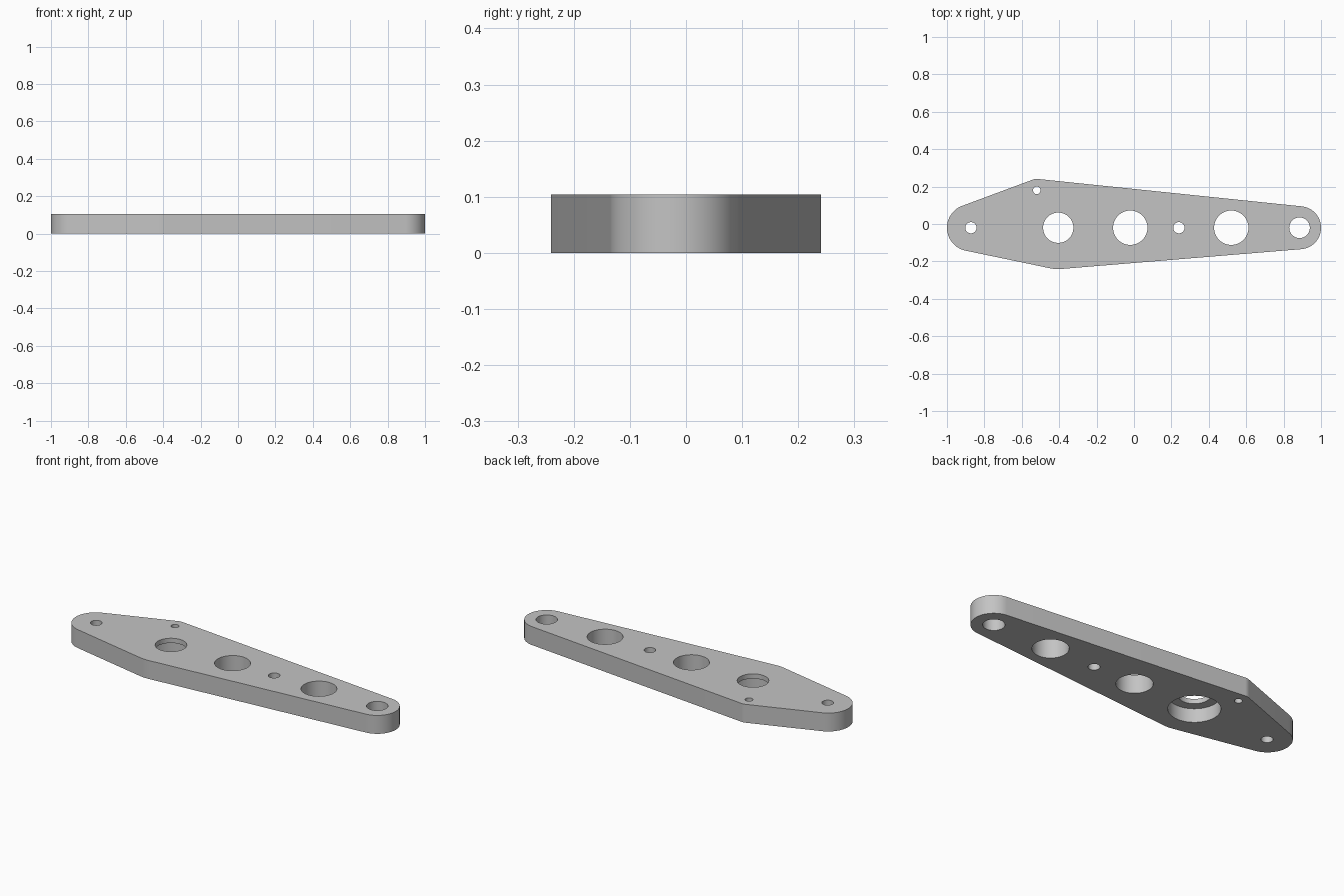
import bpy
import bmesh
import math
from mathutils import Vector
from mathutils.geometry import convex_hull_2d

cube = bpy.data.objects.get("Cube")
if cube:
    bpy.data.objects.remove(cube, do_unlink=True)

THICK = 0.104
AXIS_Y = -0.02
LIP = 0.027

# Bosses whose shared tangents form the outline: x, y, radius
BOSSES = [(-0.875, AXIS_Y, 0.125), (-0.52, 0.18, 0.061),
          (-0.405, AXIS_Y, 0.221), (0.885, AXIS_Y, 0.115)]
# Through holes: x, y, radius
HOLES = [(-0.872, AXIS_Y, 0.03), (-0.52, 0.18, 0.02), (-0.405, AXIS_Y, 0.081),
         (-0.02, AXIS_Y, 0.092), (0.24, AXIS_Y, 0.03),
         (0.52, AXIS_Y, 0.092), (0.885, AXIS_Y, 0.055)]
BORE_RADIUS = 0.131


def circle(x, y, r, count):
    return [Vector((x + r * math.cos(math.tau * i / count),
                    y + r * math.sin(math.tau * i / count))) for i in range(count)]


def prism(name, outline, z0, z1):
    """Extrude a flat outline between two heights."""
    bm = bmesh.new()
    base = bm.faces.new([bm.verts.new((p.x, p.y, z0)) for p in outline])
    extruded = bmesh.ops.extrude_face_region(bm, geom=[base], use_keep_orig=True)
    top = [v for v in extruded["geom"] if isinstance(v, bmesh.types.BMVert)]
    bmesh.ops.translate(bm, verts=top, vec=(0, 0, z1 - z0))
    bmesh.ops.recalc_face_normals(bm, faces=bm.faces)
    mesh = bpy.data.meshes.new(name)
    bm.to_mesh(mesh)
    bm.free()
    obj = bpy.data.objects.new(name, mesh)
    bpy.context.collection.objects.link(obj)
    return obj


def cut(target, x, y, r, z0, z1):
    """Remove a cylinder from the target."""
    cutter = prism("hole_cutter", circle(x, y, r, 64), z0, z1)
    cutter.hide_render = True
    mod = target.modifiers.new("hole", "BOOLEAN")
    mod.operation = "DIFFERENCE"
    mod.solver = "EXACT"
    mod.object = cutter
    bpy.ops.object.modifier_apply(modifier=mod.name)
    bpy.data.objects.remove(cutter, do_unlink=True)


# Plate body: hull around the bosses
points = [p for boss in BOSSES for p in circle(*boss, 128)]
plate = prism("arm_plate", [points[i] for i in convex_hull_2d(points)], 0, THICK)
bpy.context.view_layer.objects.active = plate
plate.select_set(True)

# Through holes, then the bearing seat sunk into the underside
for x, y, r in HOLES:
    cut(plate, x, y, r, -0.05, THICK + 0.05)
cut(plate, HOLES[2][0], AXIS_Y, BORE_RADIUS, -0.05, THICK - LIP)

# Plain grey metal
grey = bpy.data.materials.new("plain_grey")
grey.use_nodes = True
colour = (0.55, 0.55, 0.55, 1)
grey.diffuse_color = colour
grey.node_tree.nodes["Principled BSDF"].inputs["Base Color"].default_value = colour
plate.data.materials.clear()
plate.data.materials.append(grey)

bpy.ops.object.shade_smooth_by_angle(angle=math.radians(30))
